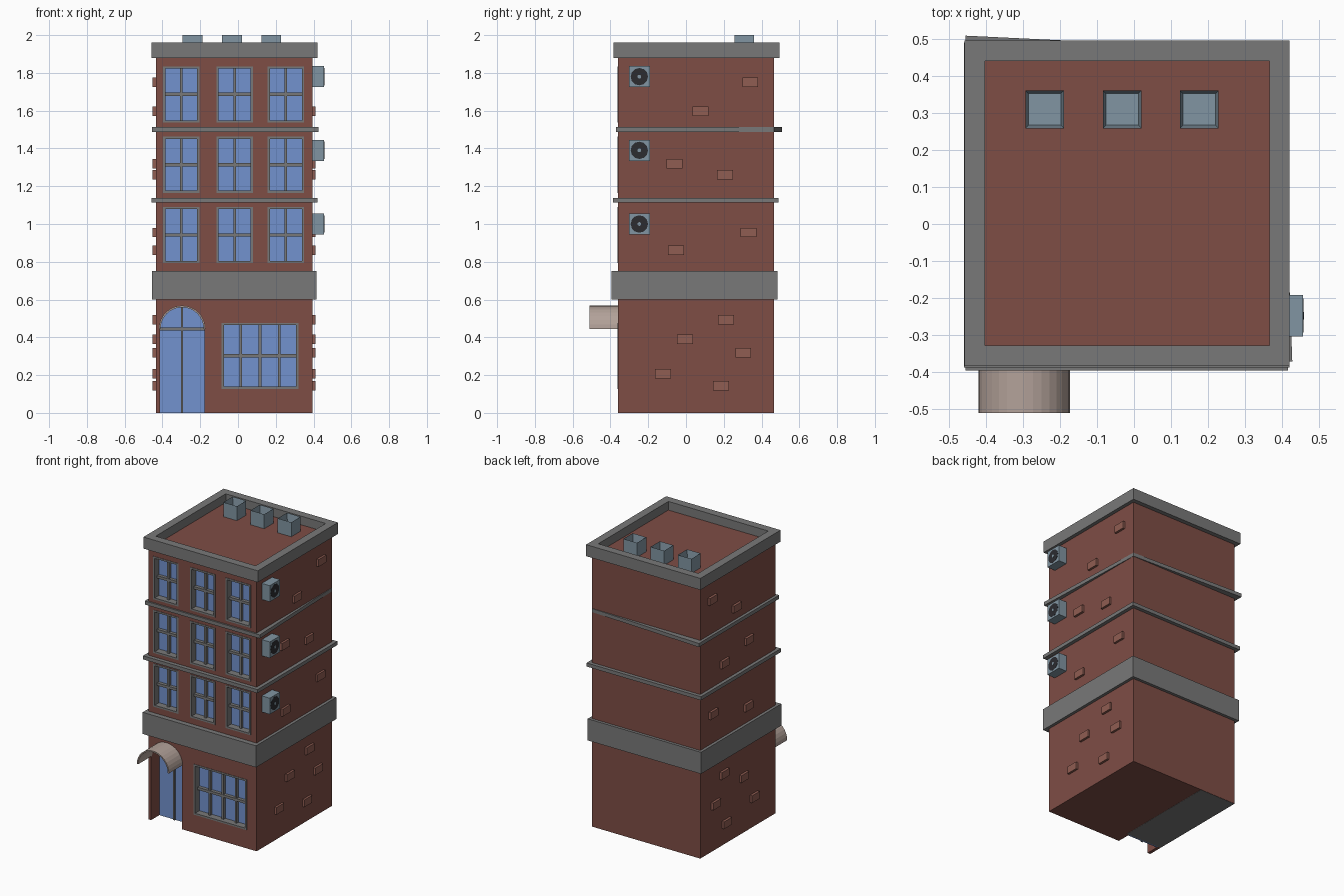
import bpy, bmesh, math
from mathutils import Matrix, Vector

if "Cube" in bpy.data.objects:
    bpy.data.objects.remove(bpy.data.objects["Cube"])


def mat(name, r, g, b):
    m = bpy.data.materials.new(name)
    m.diffuse_color = (r, g, b, 1)
    m.use_nodes = True
    m.node_tree.nodes["Principled BSDF"].inputs["Base Color"].default_value = m.diffuse_color
    return m


BRICK = mat("brick_red", 0.21, 0.075, 0.06)
ACCENT = mat("brick_light", 0.28, 0.11, 0.085)
TRIM = mat("trim_grey", 0.19, 0.19, 0.19)
GLASS = mat("glass_blue", 0.17, 0.29, 0.62)
METAL = mat("metal_blue", 0.22, 0.30, 0.36)
DARK = mat("fan_dark", 0.025, 0.025, 0.03)
CANOPY = mat("canopy_beige", 0.45, 0.36, 0.32)


def finish(bm, name, material):
    bmesh.ops.recalc_face_normals(bm, faces=bm.faces)
    me = bpy.data.meshes.new(name)
    bm.to_mesh(me)
    bm.free()
    ob = bpy.data.objects.new(name, me)
    bpy.context.collection.objects.link(ob)
    me.materials.append(material)
    return ob


def add_box(bm, x0, x1, y0, y1, z0, z1):
    m = Matrix.Translation(((x0 + x1) / 2, (y0 + y1) / 2, (z0 + z1) / 2)) @ \
        Matrix.Diagonal((x1 - x0, y1 - y0, z1 - z0, 1))
    bmesh.ops.create_cube(bm, size=1, matrix=m)


def add_prism(bm, pts, vec):
    f = bm.faces.new([bm.verts.new(p) for p in pts])
    r = bmesh.ops.extrude_face_region(bm, geom=[f])
    bmesh.ops.translate(bm, vec=vec, verts=[v for v in r["geom"] if isinstance(v, bmesh.types.BMVert)])
    return f


def boxes(name, material, items):
    bm = bmesh.new()
    for b in items:
        add_box(bm, *b)
    return finish(bm, name, material)


def arc(cx, cz, r, y, n=16):
    return [(cx + r * math.cos(math.pi * i / n), y, cz + r * math.sin(math.pi * i / n))
            for i in range(n + 1)]


def tray(name, material, x0, x1, y0, y1, z0, z1, border, floor):
    """Box with a square pocket sunk into its top."""
    bm = bmesh.new()
    add_box(bm, x0, x1, y0, y1, z0, z1)
    bm.normal_update()
    top = [f for f in bm.faces if f.normal.z > 0.9]
    bmesh.ops.inset_region(bm, faces=top, thickness=border)
    bmesh.ops.translate(bm, verts=top[0].verts, vec=(0, 0, floor - z1))
    return finish(bm, name, material)


X0, X1, Y0, Y1 = -0.435, 0.395, -0.36, 0.465      # wall outline
DX, DZ, DR, DY = -0.296, 0.445, 0.118, -0.27      # arched door

# window openings: x0, x1, z0, z1, columns
openings = [(x, x + 0.193, z, z + 0.298, 2)
            for z in (0.793, 1.165, 1.537) for x in (-0.397, -0.114, 0.157)]
openings.append((-0.087, 0.32, 0.127, 0.477, 4))

# walls with window and door recesses
walls = boxes("brick_walls", BRICK, [(X0, X1, Y0, Y1, 0, 1.9)])
bm = bmesh.new()
for x0, x1, z0, z1, n in openings:
    add_box(bm, x0, x1, -0.5, -0.30, z0, z1)
add_prism(bm, arc(DX, DZ, DR, -0.5) + [(DX - DR, -0.5, -0.1), (DX + DR, -0.5, -0.1)],
          (0, DY + 0.01 + 0.5, 0))
cutter = finish(bm, "opening_cutter", BRICK)
cutter.hide_render = True
mod = walls.modifiers.new("openings", "BOOLEAN")
mod.operation, mod.solver, mod.object = "DIFFERENCE", "EXACT", cutter
bpy.context.view_layer.objects.active = walls
bpy.ops.object.modifier_apply(modifier=mod.name)
bpy.data.objects.remove(cutter)

# window glass, frames and glazing bars
boxes("window_glass", GLASS, [(a, b, -0.315, -0.299, c, d) for a, b, c, d, n in openings])
bars = []
for x0, x1, z0, z1, n in openings:
    t, yf, yb = 0.012, -0.363, -0.31
    bars += [(x0, x0 + t, yf, yb, z0, z1), (x1 - t, x1, yf, yb, z0, z1),
             (x0 + t, x1 - t, yf, yb, z0, z0 + t), (x0 + t, x1 - t, yf, yb, z1 - t, z1)]
    zm = (z0 + z1) / 2
    bars.append((x0 + t, x1 - t, -0.338, yb, zm - 0.009, zm + 0.009))
    for i in range(1, n):
        xm = x0 + (x1 - x0) * i / n
        bars.append((xm - 0.007, xm + 0.007, -0.336, yb, z0 + t, z1 - t))
boxes("window_frames", TRIM, bars)

# arched glass door with transom and centre bar
bm = bmesh.new()
add_prism(bm, arc(DX, DZ, DR, DY) + [(DX - DR, DY, 0), (DX + DR, DY, 0)], (0, 0.012, 0))
finish(bm, "door_glass", GLASS)
boxes("door_bars", TRIM, [(DX - DR, DX + DR, DY - 0.015, DY, DZ - 0.008, DZ + 0.008),
                          (DX - 0.006, DX + 0.006, DY - 0.01, DY, 0, DZ + DR - 0.004)])
boxes("entrance_slab", TRIM, [(X0 + 0.002, -0.16, -0.258, Y1 - 0.002, -0.001, 0.01)])

# half-pipe door canopy
bm = bmesh.new()
add_prism(bm, arc(DX, DZ, 0.123, -0.51) + arc(DX, DZ, 0.114, -0.51)[::-1], (0, 0.155, 0))
finish(bm, "door_canopy", CANOPY)

# floor bands; the top one has a pulled-in rear corner
boxes("ground_floor_band", TRIM, [(-0.455, 0.415, -0.395, 0.485, 0.6, 0.75)])
boxes("middle_band", TRIM, [(-0.458, 0.42, -0.387, 0.49, 1.113, 1.138)])
bm = bmesh.new()
add_prism(bm, [(-0.455, -0.371, 1.488), (0.427, -0.371, 1.488),
               (0.396, 0.467, 1.488), (-0.455, 0.508, 1.488)], (0, 0, 0.025))
finish(bm, "upper_band", TRIM)

# roof parapet (open ring)
bm = bmesh.new()
add_box(bm, -0.457, 0.42, -0.383, 0.495, 1.88, 1.96)
bm.normal_update()
caps = [f for f in bm.faces if abs(f.normal.z) > 0.9]
bmesh.ops.inset_individual(bm, faces=caps, thickness=0.078)
bmesh.ops.bridge_loops(bm, edges=[e for f in caps for e in f.edges])
bmesh.ops.delete(bm, geom=caps, context="FACES_ONLY")
finish(bm, "roof_parapet", TRIM)

# roof vents
for i, x in enumerate((-0.241, -0.032, 0.176)):
    tray(f"roof_vent_{i + 1}", METAL, x - 0.052, x + 0.052, 0.258, 0.36, 1.895, 2.0, 0.012, 1.94)

# air conditioners with round fans
for i, z in enumerate((1.0, 1.39, 1.78)):
    y = -0.247
    boxes(f"air_conditioner_{i + 1}", METAL, [(0.39, 0.456, y - 0.056, y + 0.056, z - 0.056, z + 0.056)])
    for name, r, x, m in (("fan", 0.046, 0.457, DARK), ("fan_hub", 0.01, 0.459, METAL)):
        bm = bmesh.new()
        bmesh.ops.create_cone(bm, cap_ends=True, segments=12, radius1=r, radius2=r, depth=0.02,
                              matrix=Matrix.Translation((x - 0.01, y, z)) @ Matrix.Rotation(math.pi / 2, 4, "Y"))
        finish(bm, f"{name}_{i + 1}", m)

# raised bricks, same pattern on both side walls (y, z)
spots = [(0.34, 1.75), (0.076, 1.597), (-0.06, 1.32), (0.206, 1.26), (0.33, 0.955), (-0.053, 0.862),
         (0.211, 0.493), (-0.005, 0.39), (0.303, 0.318), (-0.121, 0.207), (0.185, 0.143)]
for side, x0, x1 in (("right", X1 - 0.01, X1 + 0.015), ("left", X0 - 0.017, X0 + 0.01)):
    boxes(f"raised_bricks_{side}", ACCENT,
          [(x0, x1, y - 0.042, y + 0.042, z - 0.025, z + 0.025) for y, z in spots])
